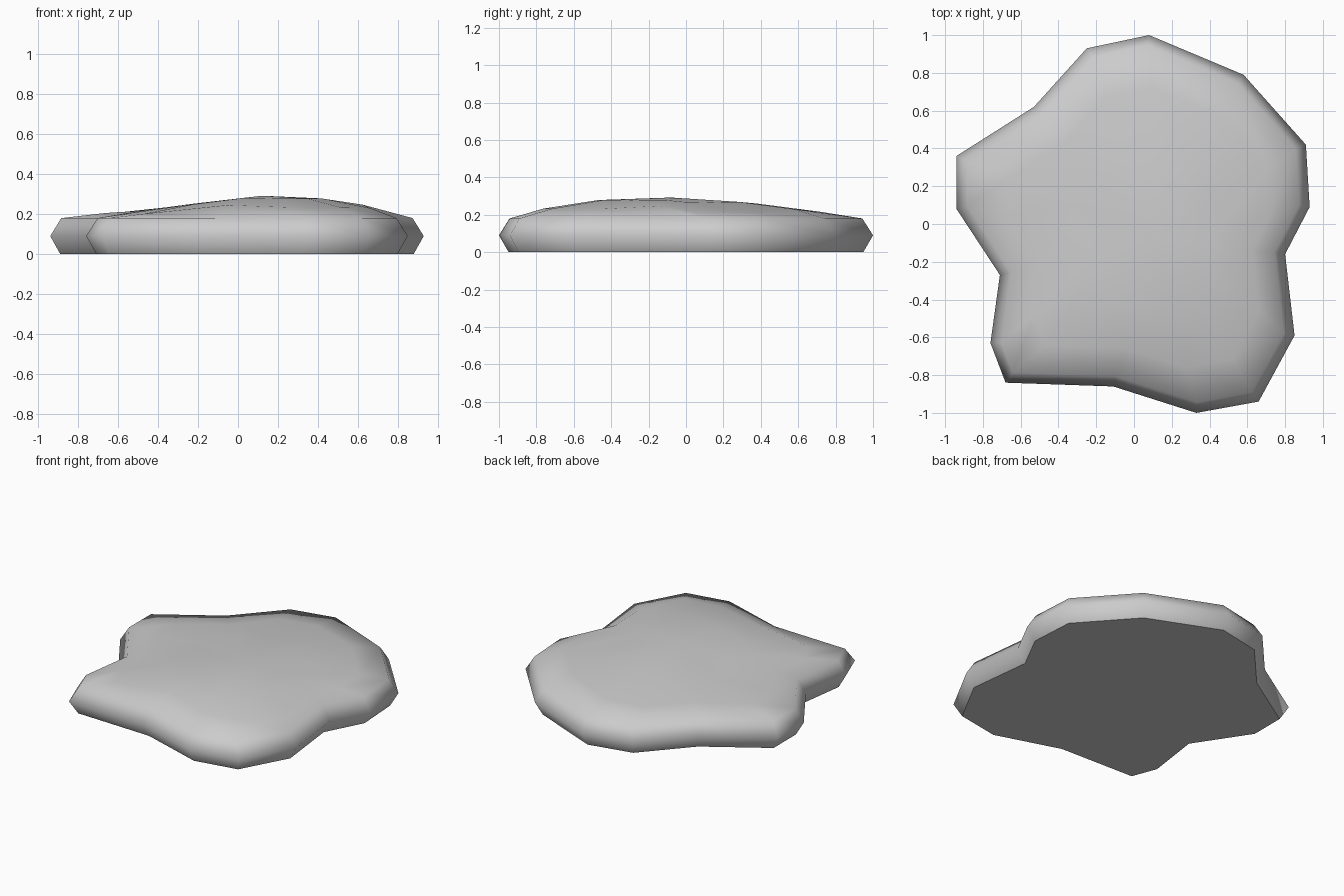
import bpy, bmesh
from mathutils import Vector

if "Cube" in bpy.data.objects:
    bpy.data.objects.remove(bpy.data.objects["Cube"])

# Widest outline of the slab, clockwise from the back
OUTLINE = [Vector(p) for p in (
    (0.08, 1.0), (0.58, 0.79), (0.91, 0.42), (0.93, 0.09), (0.8, -0.16),
    (0.85, -0.59), (0.66, -0.94), (0.33, -1.0), (-0.11, -0.86), (-0.68, -0.84),
    (-0.76, -0.63), (-0.71, -0.27), (-0.94, 0.08), (-0.94, 0.36),
    (-0.53, 0.62), (-0.25, 0.93))]
COUNT = len(OUTLINE)
CENTRE = Vector((0.12, -0.08))

# Ridge heights across the width and along the depth
ACROSS = ((-0.88, 0.17), (-0.68, 0.21), (-0.38, 0.22), (-0.17, 0.265),
          (0.1, 0.295), (0.28, 0.3), (0.62, 0.25), (0.86, 0.18))
ALONG = ((-0.95, 0.16), (-0.73, 0.245), (-0.35, 0.295), (-0.2, 0.3),
         (0.3, 0.27), (0.55, 0.245), (0.8, 0.205), (0.95, 0.17))


def sample(profile, t):
    if t <= profile[0][0]:
        return profile[0][1]
    for (a, za), (b, zb) in zip(profile, profile[1:]):
        if t <= b:
            return za + (zb - za) * (t - a) / (b - a)
    return profile[-1][1]


def height(p):
    fx, fy = sample(ACROSS, p.x), sample(ALONG, p.y)
    return (min(fx, fy) + fx * fy / 0.3) / 2


def inset(amount):
    """Move the outline inwards by the same distance on every side."""
    ring = []
    for i, p in enumerate(OUTLINE):
        d1 = (p - OUTLINE[i - 1]).normalized()
        d2 = (OUTLINE[(i + 1) % COUNT] - p).normalized()
        n1, n2 = Vector((d1.y, -d1.x)), Vector((d2.y, -d2.x))
        ring.append(p + (n1 + n2) * (amount / (1 + n1.dot(n2))))
    return ring


bm = bmesh.new()


def add_ring(points, zs):
    return [bm.verts.new((p.x, p.y, z)) for p, z in zip(points, zs)]


# Underside, widest edge, shoulder, then the domed top
shoulder = inset(0.055)
rings = [add_ring(inset(0.05), [0] * COUNT),
         add_ring(OUTLINE, [0.09] * COUNT),
         add_ring(shoulder, [min(0.18, max(0.14, height(p) + 0.02)) for p in shoulder])]
for scale in (0.74, 0.42):
    pts = [CENTRE + (p - CENTRE) * scale for p in OUTLINE]
    rings.append(add_ring(pts, [max(0.185, height(p)) for p in pts]))

for low, high in zip(rings, rings[1:]):
    for i in range(COUNT):
        j = (i + 1) % COUNT
        bm.faces.new((low[i], low[j], high[j], high[i]))
peak = bm.verts.new((CENTRE.x, CENTRE.y, 0.292))
for i in range(COUNT):
    bm.faces.new((rings[-1][i], rings[-1][(i + 1) % COUNT], peak))
base = bm.faces.new(rings[0])
bmesh.ops.recalc_face_normals(bm, faces=bm.faces)

# Smooth stone with a crisp flat underside
for f in bm.faces:
    f.smooth = f is not base
for e in base.edges:
    e.smooth = False

mesh = bpy.data.meshes.new("stone_slab")
bm.to_mesh(mesh)
bm.free()
slab = bpy.data.objects.new("stone_slab", mesh)
bpy.context.collection.objects.link(slab)

mat = bpy.data.materials.new("grey_stone")
mat.use_nodes = True
grey = (0.6, 0.6, 0.6, 1)
mat.diffuse_color = grey
mat.node_tree.nodes["Principled BSDF"].inputs["Base Color"].default_value = grey
mesh.materials.append(mat)
